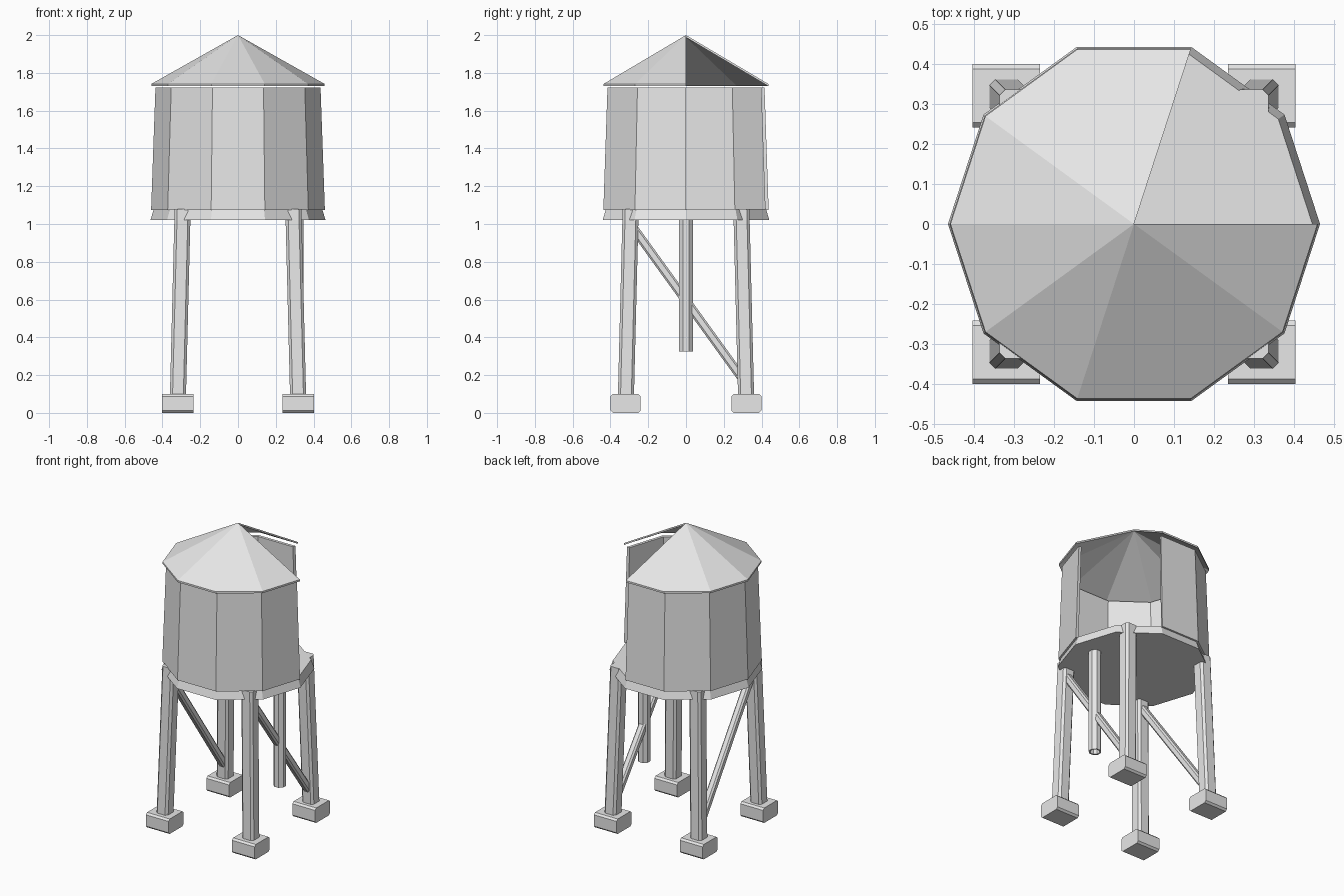
import bpy
import bmesh
from math import radians, sin, cos, pi
from mathutils import Vector, Matrix

cube = bpy.data.objects.get("Cube")
if cube:
    bpy.data.objects.remove(cube, do_unlink=True)

GREY = (0.8, 0.8, 0.8, 1)
metal = bpy.data.materials.new("light_grey")
metal.use_nodes = True
metal.diffuse_color = GREY
metal.node_tree.nodes["Principled BSDF"].inputs["Base Color"].default_value = GREY


def finish(name, bm):
    """Clean the bmesh and link it as a flat shaded object."""
    bmesh.ops.remove_doubles(bm, verts=bm.verts[:], dist=1e-5)
    bmesh.ops.recalc_face_normals(bm, faces=bm.faces[:])
    mesh = bpy.data.meshes.new(name)
    bm.to_mesh(mesh)
    bm.free()
    mesh.materials.append(metal)
    obj = bpy.data.objects.new(name, mesh)
    bpy.context.collection.objects.link(obj)
    return obj


def revolve(name, profile, first, last, sides=10, center=(0, 0)):
    """Sweep a closed (radius, height) profile from one corner to another."""
    bm = bmesh.new()
    rings = []
    for i in range(int(last - first) + 1):
        a = 2 * pi * (first + i) / sides
        rings.append([bm.verts.new((center[0] + r * cos(a), center[1] + r * sin(a), z))
                      for r, z in profile])
    n = len(profile)
    for a, b in zip(rings, rings[1:]):
        for k in range(n):
            m = (k + 1) % n
            bm.faces.new((a[k], b[k], b[m], a[m]))
    if last - first < sides:
        bm.faces.new(rings[0])
        bm.faces.new(rings[-1])
    return finish(name, bm)


def chamfered_beam(name, start, end, width, depth, cut, frame=None):
    """Loft a chamfered rectangle between two points."""
    w, d = width / 2, depth / 2
    outline = [(w, d - cut), (w - cut, d), (cut - w, d), (-w, d - cut),
               (-w, cut - d), (cut - w, -d), (w - cut, -d), (w, cut - d)]
    frame = frame or Matrix.Identity(3)
    bm = bmesh.new()
    low, high = [[bm.verts.new(Vector(p) + frame @ Vector((x, y, 0)))
                  for x, y in outline] for p in (start, end)]
    for k in range(8):
        m = (k + 1) % 8
        bm.faces.new((low[k], low[m], high[m], high[k]))
    bm.faces.new(low)
    bm.faces.new(high)
    return finish(name, bm)


# Tank: roof and wall are open over two of the ten bays at the back
revolve("roof", [(0, 2), (0.458, 1.742), (0.458, 1.73), (0, 1.988)], 2, 10)
revolve("tank_wall", [(0.437, 1.722), (0.46, 1.075), (0.44, 1.075), (0.417, 1.722)], 2, 10)
revolve("tank_floor", [(0, 1.08), (0.445, 1.08), (0.464, 1.02), (0, 1.02)], 0, 10)

# Hollow octagonal outlet pipe
revolve("outlet_pipe", [(0.04, 0.325), (0.04, 1.03), (0.03, 1.03), (0.03, 0.325)],
        0.5, 8.5, sides=8, center=(0.31, 0))

# Splayed legs on block feet
for sx, side in ((-1, "right"), (1, "left")):
    for sy, end in ((-1, "front"), (1, "back")):
        chamfered_beam(f"{end}_{side}_leg", (sx * 0.318, sy * 0.318, 0.09),
                       (sx * 0.293, sy * 0.293, 1.08), 0.085, 0.085, 0.014)
        # The foot is extruded along x, so only its long edges are chamfered
        along_x = Matrix(((0, 0, 1), (1, 0, 0), (0, 1, 0)))
        chamfered_beam(f"{end}_{side}_foot", (sx * 0.235, sy * 0.32, 0.05),
                       (sx * 0.403, sy * 0.32, 0.05), 0.158, 0.1, 0.012, along_x)

    # Diagonal brace from the front leg top to the back leg bottom
    top, bottom = Vector((sx * 0.297, -0.29, 0.995)), Vector((sx * 0.314, 0.31, 0.165))
    run = (bottom - top).normalized()
    across = Vector((1, 0, 0))
    up = run.cross(across).normalized()
    frame = Matrix((across, up, run)).transposed()
    chamfered_beam(f"{side}_brace", top, bottom, 0.048, 0.047, 0.01, frame)
